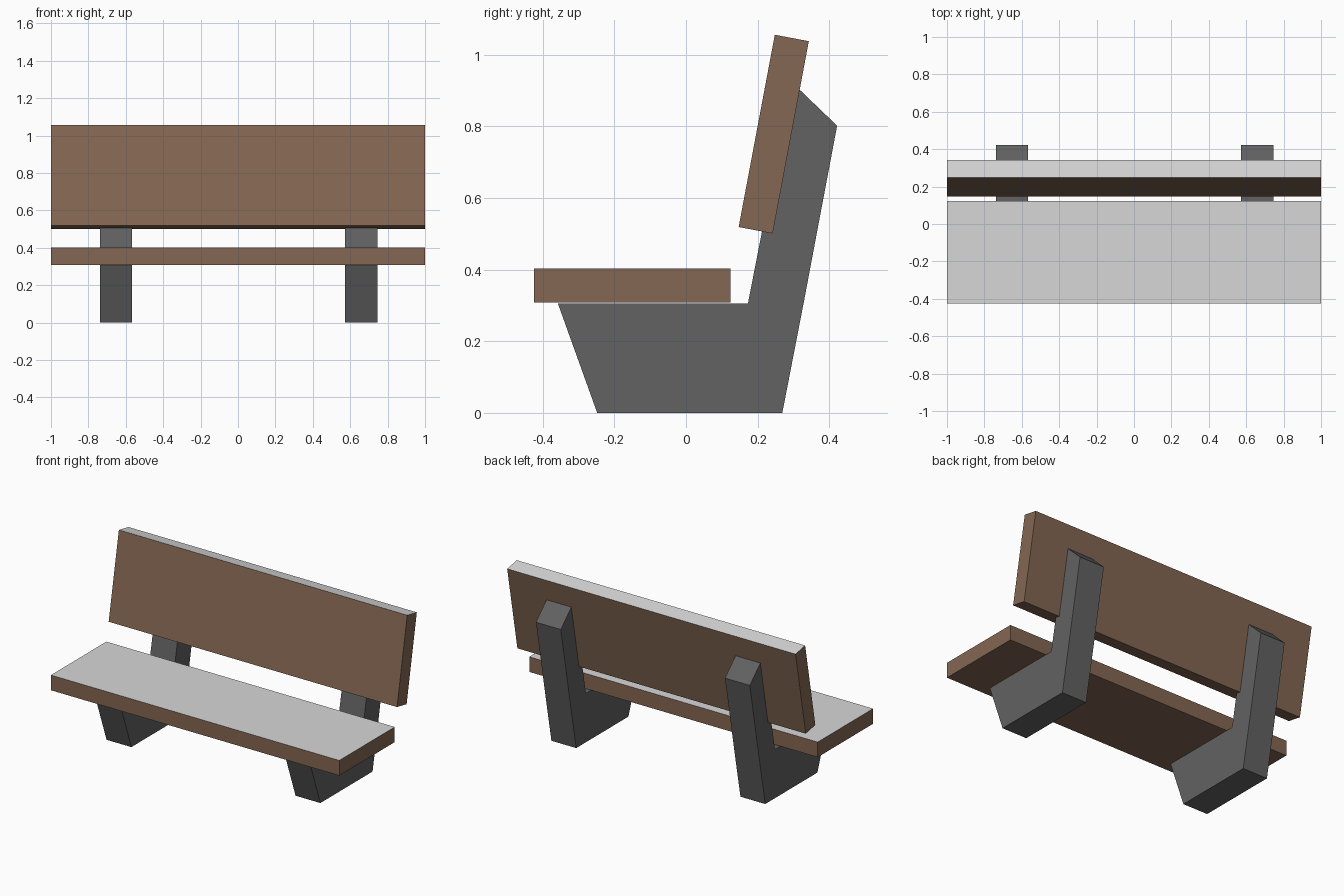
import bpy
import bmesh

if "Cube" in bpy.data.objects:
    bpy.data.objects.remove(bpy.data.objects["Cube"])


def material(name, rgb):
    m = bpy.data.materials.new(name)
    m.diffuse_color = (*rgb, 1.0)
    m.use_nodes = True
    m.node_tree.nodes["Principled BSDF"].inputs["Base Color"].default_value = m.diffuse_color
    return m


brown = material("brown wood", (0.23, 0.135, 0.085))
pale = material("pale grey top", (0.68, 0.68, 0.68))
grey = material("dark grey", (0.122, 0.122, 0.122))


def extrude_profile(name, profile, x0, x1, mats):
    """Extrude a (y, z) outline along x; flat upward faces use the last material."""
    bm = bmesh.new()
    face = bm.faces.new([bm.verts.new((x0, y, z)) for y, z in profile])
    res = bmesh.ops.extrude_face_region(bm, geom=[face])
    moved = [v for v in res["geom"] if isinstance(v, bmesh.types.BMVert)]
    bmesh.ops.translate(bm, verts=moved, vec=(x1 - x0, 0, 0))
    bmesh.ops.recalc_face_normals(bm, faces=bm.faces[:])
    bm.normal_update()
    for f in bm.faces:
        f.material_index = len(mats) - 1 if f.normal.z > 0.9 else 0
    mesh = bpy.data.meshes.new(name)
    bm.to_mesh(mesh)
    bm.free()
    for m in mats:
        mesh.materials.append(m)
    obj = bpy.data.objects.new(name, mesh)
    bpy.context.collection.objects.link(obj)
    return obj


# Seat board and leaning back board, each with a pale top
extrude_profile("seat", [(-0.425, 0.308), (0.124, 0.308), (0.124, 0.403), (-0.425, 0.403)],
                -1, 1, [brown, pale])
extrude_profile("backrest", [(0.147, 0.519), (0.242, 0.501), (0.343, 1.038), (0.248, 1.056)],
                -1, 1, [brown, pale])

# Two L-shaped supports; the upper front edge sits inside the backrest
support = [(-0.358, 0.306), (-0.248, 0), (0.269, 0), (0.328, 0.304), (0.422, 0.802),
           (0.294, 0.925), (0.173, 0.306)]
for side, x0, x1 in (("left", -0.738, -0.566), ("right", 0.573, 0.745)):
    extrude_profile(side + "_support", support, x0, x1, [grey])
